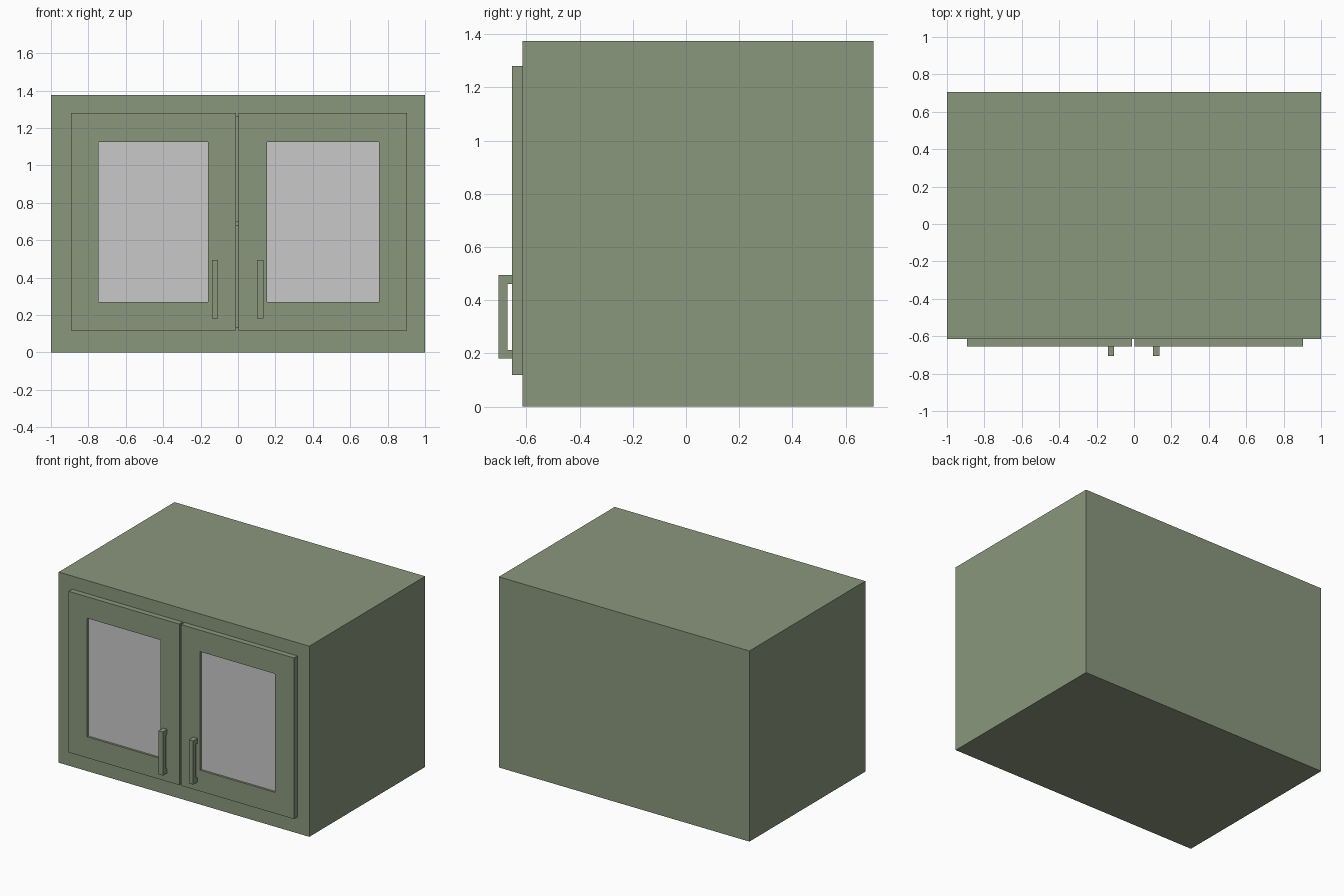
import bpy, bmesh

if "Cube" in bpy.data.objects:
    bpy.data.objects.remove(bpy.data.objects["Cube"])


def material(name, rgb):
    m = bpy.data.materials.new(name)
    m.diffuse_color = (*rgb, 1)
    m.use_nodes = True
    m.node_tree.nodes["Principled BSDF"].inputs["Base Color"].default_value = m.diffuse_color
    return m


GREEN = material("sage_green_paint", (0.254, 0.309, 0.205))
GLASS = material("pale_grey_glass", (0.584, 0.584, 0.584))


def finish(bm, name, mat):
    bmesh.ops.recalc_face_normals(bm, faces=bm.faces)
    mesh = bpy.data.meshes.new(name)
    bm.to_mesh(mesh)
    bm.free()
    mesh.materials.append(mat)
    obj = bpy.data.objects.new(name, mesh)
    bpy.context.collection.objects.link(obj)
    return obj


def rect_loops(name, mat, loops, ring=False):
    """Skin rectangles (x0, x1, z0, z1, y); cap the ends, or close into a frame."""
    bm = bmesh.new()
    rows = [[bm.verts.new(p) for p in ((x0, y, z0), (x1, y, z0), (x1, y, z1), (x0, y, z1))]
            for x0, x1, z0, z1, y in loops]
    pairs = list(zip(rows, rows[1:]))
    if ring:
        pairs.append((rows[-1], rows[0]))
    else:
        bm.faces.new(rows[0])
        bm.faces.new(rows[-1])
    for a, b in pairs:
        for i in range(4):
            j = (i + 1) % 4
            bm.faces.new((a[i], a[j], b[j], b[i]))
    return finish(bm, name, mat)


# Hollow cabinet body: outer shell, front rim, inner pocket
outer = (-1, 1, 0, 1.375)
inner = (-0.88, 0.88, 0.135, 1.262)
rect_loops("cabinet_body", GREEN, [(*outer, 0.705), (*outer, -0.615),
                                   (*inner, -0.615), (*inner, 0.6)])

# Shelf inside
shelf = (-0.88, 0.88, 0.675, 0.70)
rect_loops("inner_shelf", GREEN, [(*shelf, -0.57), (*shelf, 0.6)])

# Door frames, glass panes and C-shaped handles
F, B = -0.655, -0.615
for side, door_x, pane_x, handle_x in (
        ("left", (-0.893, -0.01), (-0.745, -0.16), (-0.14, -0.106)),
        ("right", (0.004, 0.904), (0.155, 0.755), (0.102, 0.136))):
    door = (*door_x, 0.118, 1.28)
    pane = (*pane_x, 0.27, 1.125)
    rect_loops(side + "_door_frame", GREEN,
               [(*door, F), (*door, B), (*pane, B), (*pane, F)], ring=True)
    rect_loops(side + "_door_glass", GLASS, [(*pane, -0.64), (*pane, -0.63)])

    bm = bmesh.new()
    profile = [(F, 0.18), (-0.705, 0.18), (-0.705, 0.495), (F, 0.495),
               (F, 0.46), (-0.672, 0.46), (-0.672, 0.213), (F, 0.213)]
    face = bm.faces.new([bm.verts.new((handle_x[0], y, z)) for y, z in profile])
    ext = bmesh.ops.extrude_face_region(bm, geom=[face], use_keep_orig=True)
    moved = [v for v in ext["geom"] if isinstance(v, bmesh.types.BMVert)]
    bmesh.ops.translate(bm, verts=moved, vec=(handle_x[1] - handle_x[0], 0, 0))
    finish(bm, side + "_handle", GREEN)
